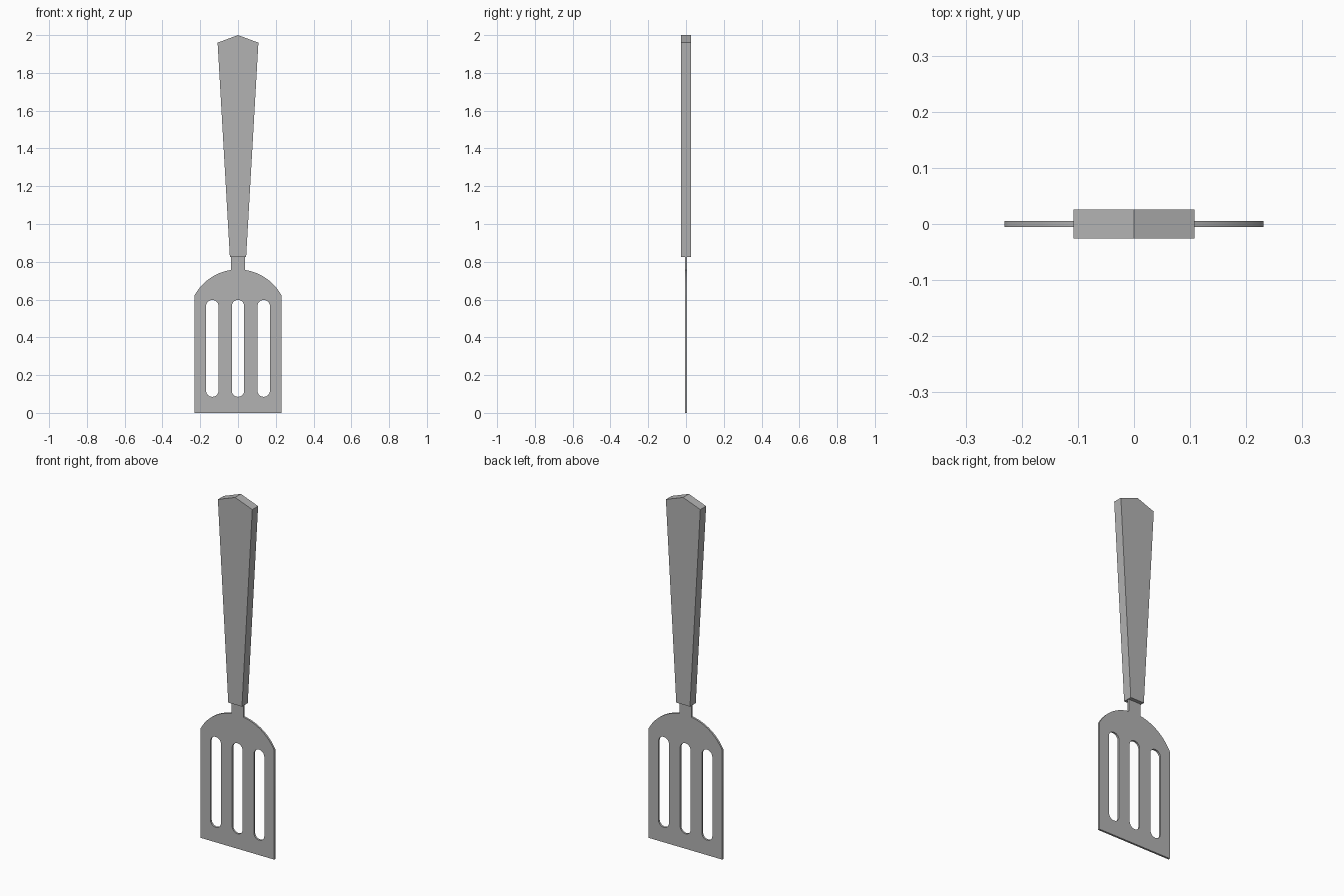
import bpy
import bmesh
from math import atan2, cos, sin, hypot, pi, radians
from mathutils import Matrix

cube = bpy.data.objects.get("Cube")
if cube:
    bpy.data.objects.remove(cube, do_unlink=True)

# Single grey material
GREY = (0.45, 0.45, 0.45, 1.0)
grey = bpy.data.materials.new("grey")
grey.use_nodes = True
grey.diffuse_color = GREY
grey.node_tree.nodes["Principled BSDF"].inputs["Base Color"].default_value = GREY


def arc(cx, cz, radius, start, end, steps):
    """Points along an arc in the x-z plane."""
    angles = [start + (end - start) * i / steps for i in range(steps + 1)]
    return [(cx + radius * cos(a), cz + radius * sin(a)) for a in angles]


def mirrored(half):
    """Close a right-hand outline with its mirror image."""
    return half + [(-x, z) for x, z in reversed(half) if x > 0]


def plate(name, loops, half_depth):
    """Upright plate from an outline loop and optional hole loops."""
    curve = bpy.data.curves.new(name, "CURVE")
    curve.dimensions = "2D"
    curve.fill_mode = "BOTH"
    curve.extrude = half_depth
    for loop in loops:
        spline = curve.splines.new("POLY")
        spline.points.add(len(loop) - 1)
        for point, (x, z) in zip(spline.points, loop):
            point.co = (x, z, 0, 1)
        spline.use_cyclic_u = True
    source = bpy.data.objects.new(name + " outline", curve)
    mesh = bpy.data.meshes.new_from_object(source)
    bpy.data.objects.remove(source)
    bpy.data.curves.remove(curve)

    # Weld the caps to the walls, stand the plate up, tidy the flat faces
    bm = bmesh.new()
    bm.from_mesh(mesh)
    bmesh.ops.remove_doubles(bm, verts=bm.verts, dist=0.0001)
    bm.transform(Matrix.Rotation(pi / 2, 4, "X"))
    bmesh.ops.recalc_face_normals(bm, faces=bm.faces)
    bm.to_mesh(mesh)
    bm.free()
    mesh.name = name
    mesh.materials.clear()
    mesh.materials.append(grey)
    mesh.shade_smooth()
    mesh.set_sharp_from_angle(angle=radians(30))
    obj = bpy.data.objects.new(name, mesh)
    bpy.context.collection.objects.link(obj)
    return obj


# Slotted blade with rounded shoulders and a short neck
HALF_W, SHOULDER_Z = 0.231, 0.62
NECK_W, NECK_Z = 0.038, 0.755
CENTRE_Z = 0.4975
radius = hypot(HALF_W, SHOULDER_Z - CENTRE_Z)
shoulder = arc(0, CENTRE_Z, radius,
               atan2(SHOULDER_Z - CENTRE_Z, HALF_W),
               atan2(NECK_Z - CENTRE_Z, NECK_W), 16)
outline = mirrored([(HALF_W, 0)] + shoulder + [(NECK_W, NECK_Z), (NECK_W, 0.84)])

SLOT_R, SLOT_LOW, SLOT_HIGH = 0.033, 0.118, 0.565
slots = [arc(x, SLOT_HIGH, SLOT_R, 0, pi, 14) + arc(x, SLOT_LOW, SLOT_R, pi, 2 * pi, 14)
         for x in (-0.136, 0, 0.136)]
plate("slotted_blade", [outline] + slots, 0.0055)

# Tapered handle with a shallow peaked end
plate("handle", [mirrored([(0.043, 0.825), (0.108, 1.96), (0, 2.0)])], 0.026)
